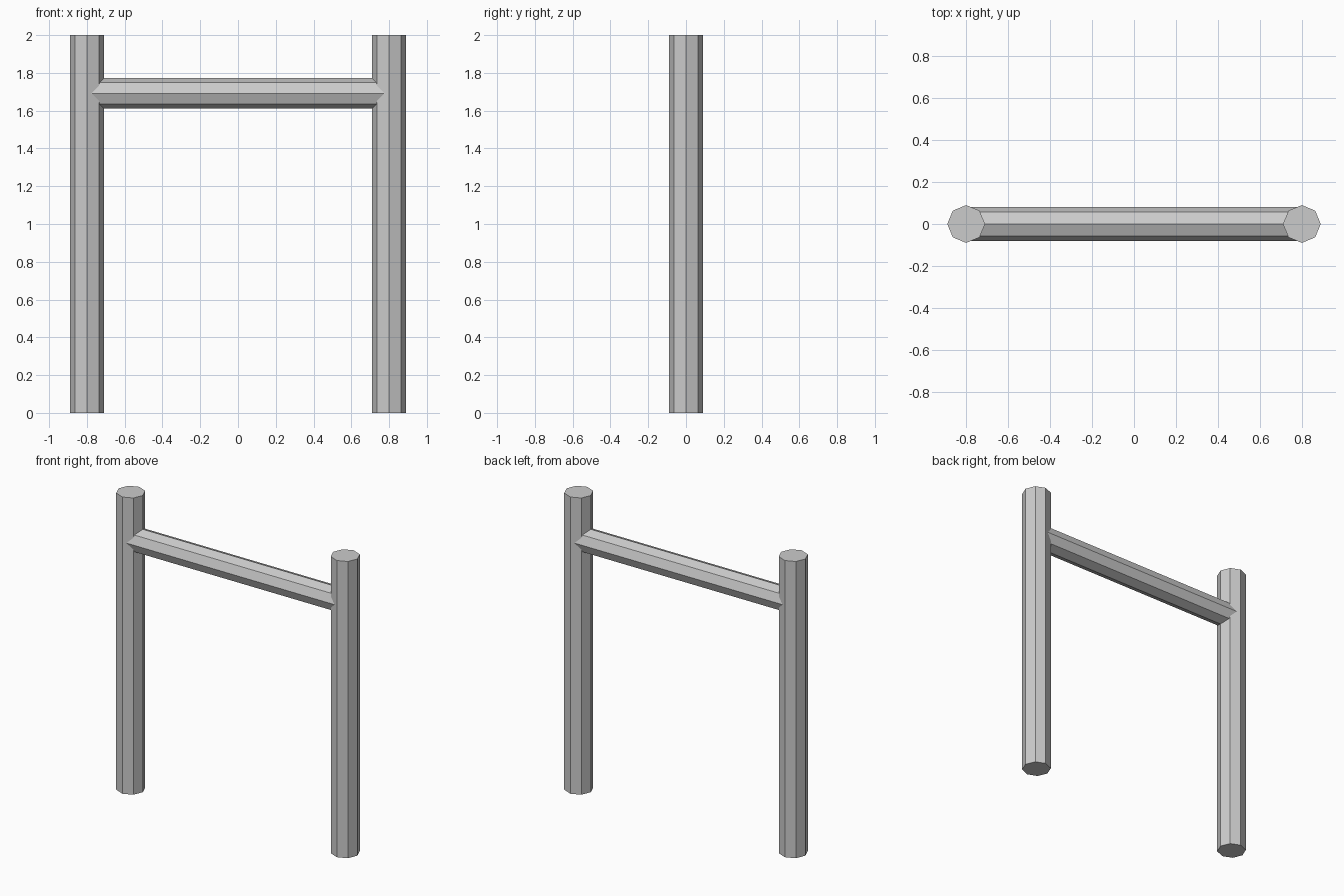
import bpy
from math import pi

if "Cube" in bpy.data.objects:
    bpy.data.objects.remove(bpy.data.objects["Cube"])


def octagon_bar(name, radius, length, location, rotation=(0, 0, 0)):
    bpy.ops.mesh.primitive_cylinder_add(vertices=8, radius=radius, depth=length,
                                        location=location, rotation=rotation)
    bar = bpy.context.object
    bar.name = name
    return bar


# Two upright posts
for side, x in (("left", -0.8), ("right", 0.8)):
    octagon_bar(side + "_post", 0.09, 2.0, (x, 0, 1.0))

# Crossbar, its ends buried in the posts
octagon_bar("crossbar", 0.08, 1.6, (0, 0, 1.692), (0, pi / 2, 0))
